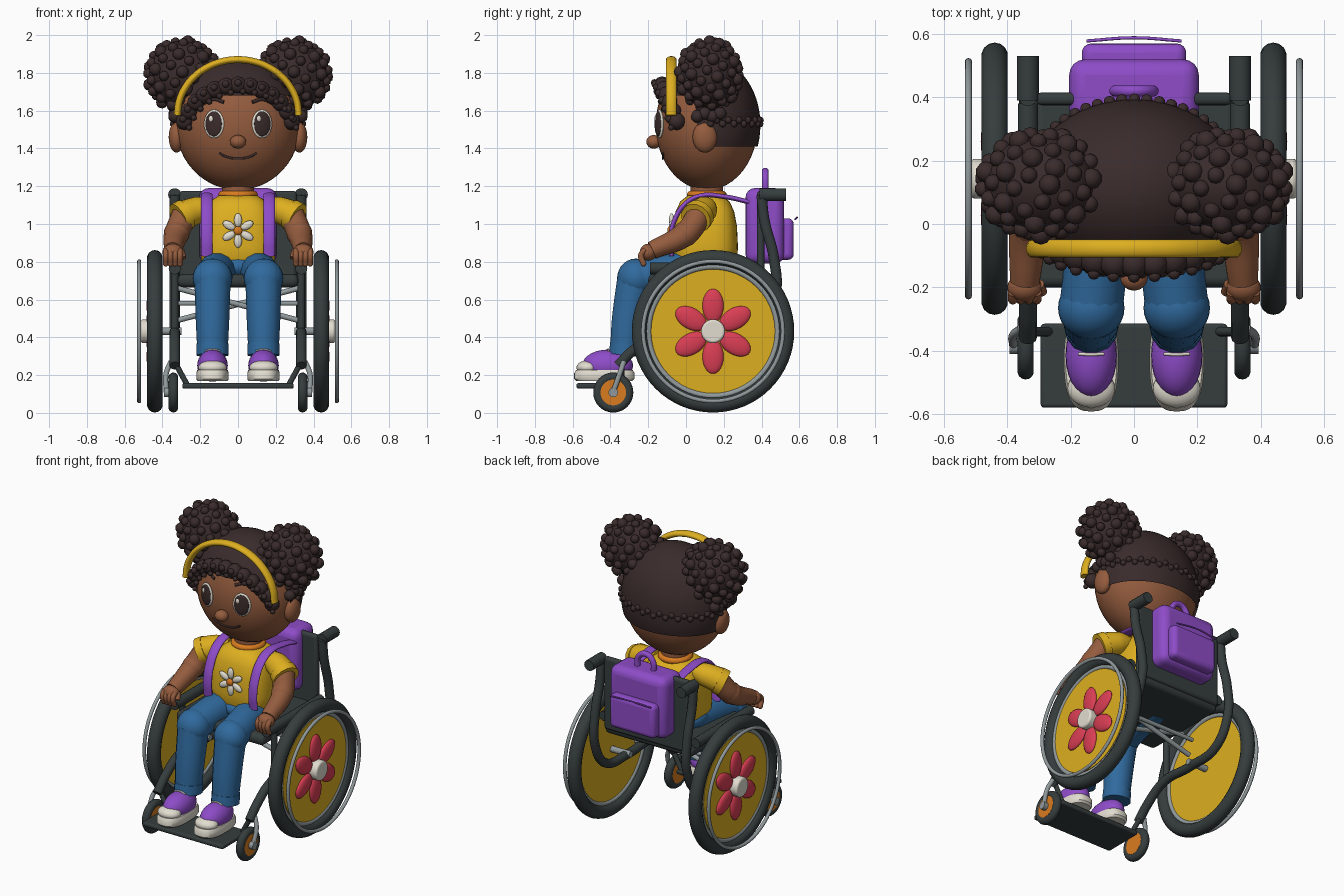
import bpy, bmesh, math
from mathutils import Vector, Matrix

if "Cube" in bpy.data.objects:
    bpy.data.objects.remove(bpy.data.objects["Cube"])

def srgb(r, g, b):
    return tuple(((c / 255 + 0.055) / 1.055) ** 2.4 for c in (r, g, b)) + (1,)

MATS = {}
for n, c in dict(skin=(148, 92, 62), hair=(58, 43, 43), yellow=(222, 175, 32), purple=(142, 76, 200),
                 denim=(48, 106, 158), red=(218, 62, 84), white=(226, 221, 208), metal=(146, 154, 156),
                 rubber=(54, 61, 61), orange=(218, 124, 32)).items():
    MATS[n] = bpy.data.materials.new(n)
    MATS[n].diffuse_color = srgb(*c)

def finish(ob, name, mat):
    ob.name = name
    ob.data.materials.clear()
    ob.data.materials.append(MATS[mat])
    return ob

def from_bm(bm, name, mat):
    bmesh.ops.recalc_face_normals(bm, faces=bm.faces)
    me = bpy.data.meshes.new(name)
    bm.to_mesh(me)
    bm.free()
    ob = bpy.data.objects.new(name, me)
    bpy.context.collection.objects.link(ob)
    return finish(ob, name, mat)

def ball(name, mat, loc, radii, rot=(0, 0, 0), seg=28):
    bm = bmesh.new()
    bmesh.ops.create_uvsphere(bm, u_segments=seg, v_segments=seg // 2, radius=1)
    bmesh.ops.scale(bm, vec=radii, verts=bm.verts)
    ob = from_bm(bm, name, mat)
    ob.location, ob.rotation_euler = loc, rot
    return ob

def curls(name, mat, items):
    """many small balls in one mesh, items = (position, radius)"""
    bm = bmesh.new()
    for p, r in items:
        bmesh.ops.create_icosphere(bm, subdivisions=2, radius=r, matrix=Matrix.Translation(p))
    return from_bm(bm, name, mat)

def box(name, mat, lo, hi, bev=0.015):
    bm = bmesh.new()
    bmesh.ops.create_cube(bm, size=1)
    lo, hi = Vector(lo), Vector(hi)
    bmesh.ops.scale(bm, vec=hi - lo, verts=bm.verts)
    ob = from_bm(bm, name, mat)
    ob.location = (lo + hi) / 2
    m = ob.modifiers.new("round", 'BEVEL')
    m.width, m.segments = bev, 4
    return ob

def tube(name, mat, pts, r, radii=None, scale=(1, 1, 1), loc=(0, 0, 0)):
    cu = bpy.data.curves.new(name, 'CURVE')
    cu.dimensions, cu.bevel_depth, cu.use_fill_caps = '3D', r, True
    cu.bevel_resolution, cu.resolution_u = 5, 8
    sp = cu.splines.new('BEZIER')
    sp.bezier_points.add(len(pts) - 1)
    for i, (b, p) in enumerate(zip(sp.bezier_points, pts)):
        b.co = p
        b.handle_left_type = b.handle_right_type = 'AUTO'
        b.radius = radii[i] / r if radii else 1
    ob = bpy.data.objects.new(name, cu)
    bpy.context.collection.objects.link(ob)
    bpy.ops.object.select_all(action='DESELECT')
    ob.select_set(True)
    bpy.context.view_layer.objects.active = ob
    bpy.ops.object.convert(target='MESH')
    ob = bpy.context.object
    ob.scale, ob.location = scale, loc
    return finish(ob, name, mat)

def ring(name, mat, loc, R, r, rot=(0, math.pi / 2, 0)):
    bpy.ops.mesh.primitive_torus_add(major_radius=R, minor_radius=r, major_segments=64,
                                     minor_segments=14, location=loc, rotation=rot)
    return finish(bpy.context.object, name, mat)

def disc(name, mat, loc, R, depth):
    bpy.ops.mesh.primitive_cylinder_add(vertices=48, radius=R, depth=depth, location=loc,
                                        rotation=(0, math.pi / 2, 0))
    return finish(bpy.context.object, name, mat)

def stack(name, mat, loc, rx, ry, prof, p=1.0, n=40):
    """rounded-rectangle sections (scale, z) stacked upwards"""
    bm, rows = bmesh.new(), []
    f = lambda c: math.copysign(abs(c) ** p, c)
    for s, z in prof:
        rows.append([bm.verts.new((rx * s * f(math.cos(t)), ry * s * f(math.sin(t)), z))
                     for t in (2 * math.pi * i / n for i in range(n))])
    for a, b in zip(rows, rows[1:]):
        for i in range(n):
            bm.faces.new((a[i], a[(i + 1) % n], b[(i + 1) % n], b[i]))
    bm.faces.new(rows[0])
    bm.faces.new(rows[-1])
    ob = from_bm(bm, name, mat)
    ob.location = loc
    return ob

# ---- head
HC, HR = Vector((0, 0.11, 1.525)), Vector((0.33, 0.27, 0.345))
def face_y(x, z, grow=0.0):
    k = 1 - (x / (HR.x + grow)) ** 2 - ((z - HC.z) / (HR.z + grow)) ** 2
    return HC.y - (HR.y + grow) * math.sqrt(max(k, 0))

ball("head", 'skin', HC, HR, seg=48)
ball("nose", 'skin', (0, -0.17, 1.435), (0.043, 0.04, 0.036))
tube("mouth", 'hair', [(x, face_y(x, z) - 0.001, z) for x, z in
     ((-0.1, 1.375), (-0.055, 1.354), (0, 1.346), (0.055, 1.354), (0.1, 1.375))], 0.006)
stack("neck", 'skin', (0, 0.11, 0), 0.085, 0.085, [(1, 1.1), (1, 1.25)])
ring("collar", 'orange', (0, 0.11, 1.155), 0.085, 0.02, (0, 0, 0))

# ---- hair cap, trimmed to the hairline
bm = bmesh.new()
bmesh.ops.create_uvsphere(bm, u_segments=48, v_segments=32, radius=1)
bmesh.ops.scale(bm, vec=HR + Vector((0.014,) * 3), verts=bm.verts)
bmesh.ops.translate(bm, vec=HC, verts=bm.verts)
for co, no in (((0, 0, 1.41), (0, 0, 1)), ((0, 0, 1.68), (0, 0, 1)), ((0, 0.06, 0), (0, 1, 0))):
    bmesh.ops.bisect_plane(bm, geom=bm.verts[:] + bm.edges[:] + bm.faces[:], plane_co=co, plane_no=no)
def bald(c):
    return c.z < 1.41 or (c.y < 0.06 and c.z < 1.68)
bmesh.ops.delete(bm, geom=[f for f in bm.faces if bald(f.calc_center_median())], context='FACES')
from_bm(bm, "hair_cap", 'hair')

# ---- fringe and nape curls
fr = []
for i in range(-6, 7):
    t = i * 0.215
    x, z = 0.295 * math.sin(t), 1.47 + 0.265 * math.cos(t)
    y = face_y(x, z) - 0.022
    fr.append(((x, y, z), 0.047))
    fr += [((x * 1.03, y - 0.04, z + 0.012), 0.02), ((x + 0.025, y - 0.03, z - 0.034), 0.016)]
curls("fringe_curls", 'hair', fr)
curls("nape_curls", 'hair', [((0.343 * math.cos(a), 0.11 + 0.283 * math.sin(a), 1.53 + 0.02 * (i % 2)), 0.019)
      for i, a in enumerate(math.radians(4 + 6.6 * k) for k in range(27))])
tube("headband", 'yellow', [(0.322 * math.cos(a), 0, 1.575 + 0.295 * math.sin(a)) for a in
     (math.pi * k / 12 for k in range(13))], 0.019, scale=(1, 1.5, 1), loc=(0, -0.078, 0))

for s in (-1, 1):
    # face details
    ball("ear", 'skin', (s * 0.325, 0.1, 1.46), (0.042, 0.065, 0.082))
    tilt = (0, 0, s * math.radians(19))
    ey = face_y(0.125, 1.53)
    ball("eye_white", 'white', (s * 0.127, ey, 1.53), (0.056, 0.014, 0.076), tilt)
    ball("iris", 'hair', (s * 0.129, ey - 0.008, 1.53), (0.046, 0.012, 0.066), tilt)
    ball("eye_glint", 'white', (s * 0.127 - 0.016, ey - 0.017 + s * -0.004, 1.557), (0.012, 0.006, 0.016), tilt)
    tube("eyebrow", 'hair', [(s * x, face_y(x, z) - 0.002, z) for x, z in
         ((0.075, 1.645), (0.13, 1.66), (0.19, 1.635))], 0.009)
    # hair buns covered in curls
    c, N = Vector((s * 0.295, 0.125, 1.79)), 80
    ball("hair_bun", 'hair', c, (0.18, 0.155, 0.18))
    its = []
    for i in range(N):
        h = 1 - 2 * (i + 0.5) / N
        w, a = math.sqrt(1 - h * h), i * 2.39996
        d = Vector((w * math.cos(a) * 0.182, w * math.sin(a) * 0.157, h * 0.178))
        its.append((c + d, 0.027 + 0.007 * (i % 3 == 0)))
    its += [((s * 0.335, 0.06 + 0.04 * k, 1.57 + 0.015 * (k % 2)), 0.035) for k in range(4)]
    curls("bun_curls", 'hair', its)

# ---- shirt with flower
stack("shirt", 'yellow', (0, 0.1, 0), 0.2, 0.175, [(0.9, 0.78), (0.98, 0.81), (1, 0.88), (0.97, 0.99),
      (0.88, 1.07), (0.74, 1.12), (0.52, 1.15)], 0.65)
for k in range(6):
    a = k * math.pi / 3
    ball("shirt_petal", 'white', (0.055 * math.sin(a), -0.076, 0.965 + 0.055 * math.cos(a)),
         (0.021, 0.014, 0.037), (0, a, 0), 16)
ball("shirt_flower_centre", 'orange', (0, -0.085, 0.965), (0.023, 0.014, 0.023))

# ---- trousers, arms and shoes
ball("hips", 'denim', (0, 0.1, 0.775), (0.205, 0.19, 0.085))
for s in (-1, 1):
    tube("sleeve", 'yellow', [(s * 0.13, 0.11, 1.09), (s * 0.21, 0.095, 1.075), (s * 0.295, 0.062, 1.045)],
         0.08, (0.05, 0.072, 0.079))
    tube("sleeve_cuff", 'yellow', [(s * 0.278, 0.07, 1.05), (s * 0.315, 0.052, 1.03)], 0.084)
    tube("arm", 'skin', [(s * 0.285, 0.07, 1.045), (s * 0.325, 0.0, 0.95), (s * 0.345, -0.18, 0.86)],
         0.07, (0.068, 0.066, 0.048))
    ball("elbow", 'skin', (s * 0.325, 0.0, 0.95), (0.068, 0.068, 0.068))
    ball("palm", 'skin', (s * 0.345, -0.2, 0.85), (0.055, 0.045, 0.045))
    for k in range(4):
        x = s * 0.345 + (k - 1.5) * 0.025
        tube("finger", 'skin', [(x, -0.215, 0.865), (x, -0.238, 0.835), (x, -0.225, 0.79)], 0.0155)
        ball("fingertip", 'skin', (x, -0.225, 0.79), (0.0155,) * 3, seg=12)
    tube("thumb", 'skin', [(s * 0.3, -0.19, 0.86), (s * 0.29, -0.215, 0.82)], 0.016)
    tube("thigh", 'denim', [(s * 0.09, 0.12, 0.755), (s * 0.115, -0.08, 0.745), (s * 0.135, -0.26, 0.715)],
         0.1, (0.1, 0.1, 0.1))
    ball("knee", 'denim', (s * 0.135, -0.265, 0.712), (0.105, 0.1, 0.105))
    tube("shin", 'denim', [(s * 0.135, -0.27, 0.71), (s * 0.135, -0.305, 0.5), (s * 0.135, -0.325, 0.31)],
         0.09, (0.096, 0.089, 0.08))
    tube("trouser_cuff", 'denim', [(s * 0.135, -0.318, 0.365), (s * 0.135, -0.325, 0.305)], 0.086)
    stack("shoe_sole", 'white', (s * 0.135, -0.432, 0), 0.086, 0.16,
          [(0.92, 0.168), (1, 0.18), (1, 0.21), (0.93, 0.228)], 0.75)
    ball("shoe_toe", 'white', (s * 0.135, -0.52, 0.24), (0.075, 0.06, 0.038))
    ball("shoe_upper", 'purple', (s * 0.135, -0.415, 0.25), (0.081, 0.135, 0.085))
    tube("shoe_lace", 'white', [(s * 0.135 - 0.04, -0.41, 0.327), (s * 0.135, -0.412, 0.337),
         (s * 0.135 + 0.04, -0.41, 0.327)], 0.005)
    tube("backpack_strap", 'purple', [(0, y, z) for y, z in ((0.36, 1.11), (0.2, 1.145), (0.08, 1.15),
         (0.0, 1.11), (-0.06, 1.02), (-0.082, 0.92), (-0.075, 0.83))], 0.013,
         scale=(2.4, 1, 1), loc=(s * 0.165, 0, 0))

# ---- backpack
box("backpack", 'purple', (-0.205, 0.315, 0.79), (0.205, 0.52, 1.19), 0.05)
box("backpack_pocket", 'purple', (-0.165, 0.48, 0.81), (0.165, 0.57, 1.03), 0.03)
tube("pocket_zip", 'purple', [(-0.15, 0.578, 1.025), (0, 0.588, 1.035), (0.15, 0.578, 1.025)], 0.005)
tube("backpack_handle", 'purple', [(-0.06, 0.42, 1.17), (-0.05, 0.42, 1.25), (0, 0.42, 1.28),
     (0.05, 0.42, 1.25), (0.06, 0.42, 1.17)], 0.018)

# ---- chair body
box("seat", 'rubber', (-0.32, -0.2, 0.665), (0.32, 0.4, 0.735), 0.03)
box("backrest", 'rubber', (-0.31, 0.375, 0.7), (0.31, 0.415, 1.175), 0.018)
box("footplate", 'rubber', (-0.295, -0.58, 0.128), (0.295, -0.315, 0.158), 0.012)
tube("crossbar", 'metal', [(-0.32, 0.16, 0.58), (0.32, 0.16, 0.58)], 0.013)
for s in (-1, 1):
    X = s * 0.335
    tube("cross_brace", 'metal', [(s * -0.32, 0.1 + s * 0.03, 0.49), (s * 0.32, 0.1 + s * 0.03, 0.66)], 0.015)
    tube("side_frame", 'rubber', [(X, y, z) for y, z in ((0.4, 1.155), (0.415, 1.02), (0.465, 0.82),
         (0.47, 0.62), (0.36, 0.45), (0.12, 0.42), (-0.13, 0.42), (-0.28, 0.33), (-0.36, 0.25))], 0.028)
    tube("push_handle", 'rubber', [(X, 0.39, 1.155), (X, 0.53, 1.155)], 0.035)
    tube("armrest", 'rubber', [(X, -0.19, 0.765), (X, 0.38, 0.765)], 0.032)
    tube("seat_post", 'rubber', [(X, -0.1, 0.76), (X, -0.1, 0.42)], 0.02)
    tube("footplate_arm", 'rubber', [(X, -0.34, 0.27), (s * 0.27, -0.34, 0.15)], 0.015)
    # front caster
    ring("caster_tyre", 'rubber', (s * 0.342, -0.385, 0.108), 0.08, 0.026)
    disc("caster_hub", 'orange', (s * 0.342, -0.385, 0.108), 0.068, 0.046)
    tube("caster_fork", 'metal', [(s * 0.355, -0.33, 0.27), (s * 0.38, -0.35, 0.21), (s * 0.38, -0.385, 0.11)], 0.014)
    disc("caster_bolt", 'metal', (s * 0.378, -0.385, 0.108), 0.025, 0.03)
    # big wheel
    wy, wz = 0.143, 0.432
    ring("tyre", 'rubber', (s * 0.44, wy, wz), 0.388, 0.042)
    ring("rim", 'metal', (s * 0.445, wy, wz), 0.343, 0.017)
    disc("wheel_disc", 'yellow', (s * 0.448, wy, wz), 0.328, 0.02)
    ring("hand_rim", 'metal', (s * 0.523, wy, wz), 0.37, 0.011)
    tube("axle", 'metal', [(s * 0.3, wy, wz), (s * 0.46, wy, wz)], 0.02)
    for k in range(6):
        a = k * math.pi / 3
        ball("wheel_petal", 'red', (s * 0.462, wy - 0.135 * math.sin(a), wz + 0.135 * math.cos(a)),
             (0.022, 0.056, 0.09), (a, 0, 0), 24)
    h = disc("wheel_hub", 'white', (s * 0.482, wy, wz), 0.063, 0.064)
    m = h.modifiers.new("round", 'BEVEL')
    m.width, m.segments = 0.012, 3

# ---- smooth shading with crisp edges
bpy.ops.object.select_all(action='SELECT')
bpy.context.view_layer.objects.active = bpy.data.objects["head"]
bpy.ops.object.shade_smooth_by_angle(angle=math.radians(40))

for m in bpy.data.materials:
    if m.users and not m.is_grease_pencil:
        m.use_nodes = True
        m.node_tree.nodes["Principled BSDF"].inputs["Base Color"].default_value = m.diffuse_color
